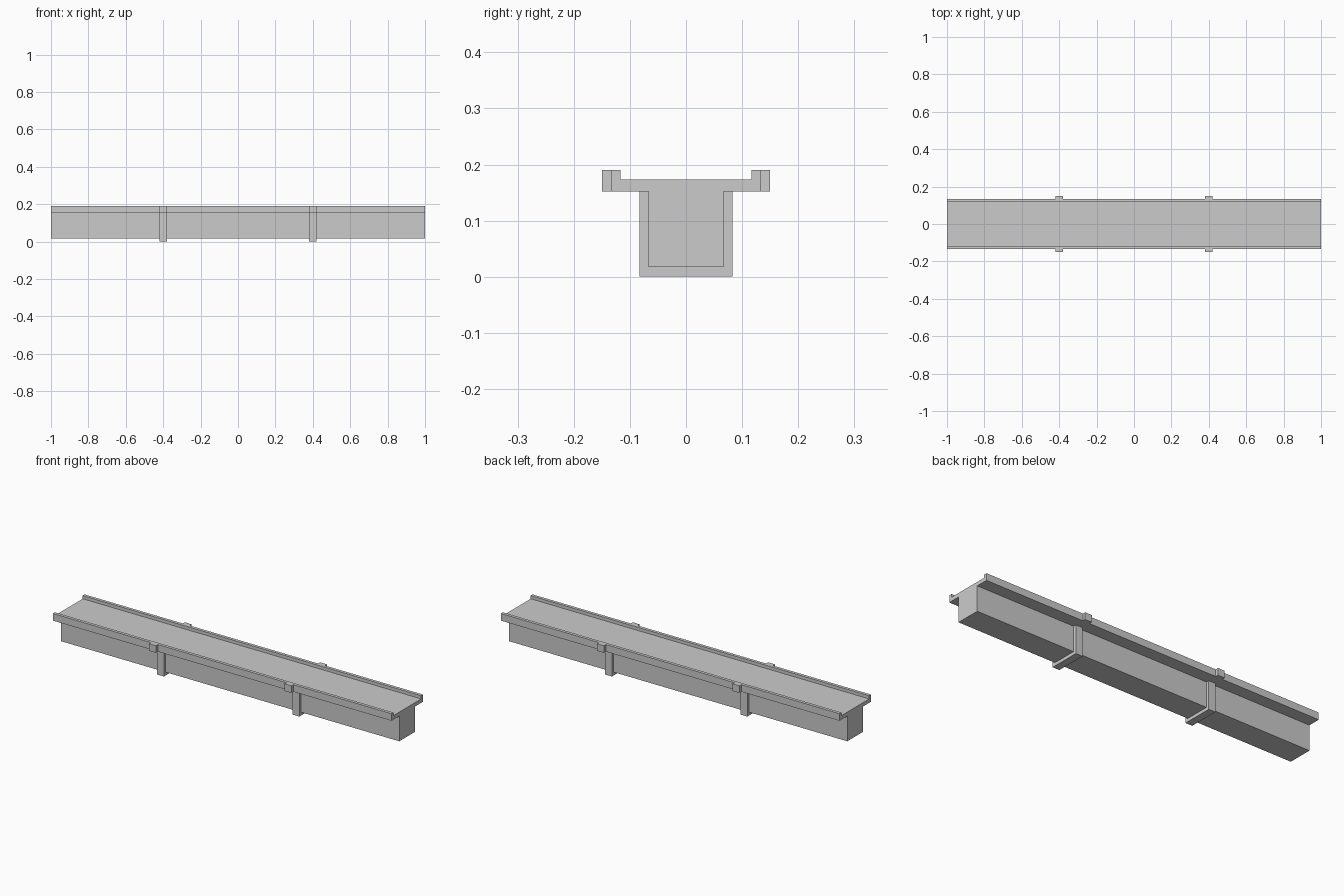
import bpy, bmesh
from mathutils import Vector

if "Cube" in bpy.data.objects:
    bpy.data.objects.remove(bpy.data.objects["Cube"])


def extrude_profile(name, pts, x0, x1):
    """Extrude a closed (y, z) outline along x."""
    bm = bmesh.new()
    face = bm.faces.new([bm.verts.new((x0, y, z)) for y, z in pts])
    ext = bmesh.ops.extrude_face_region(bm, geom=[face])
    verts = [v for v in ext["geom"] if isinstance(v, bmesh.types.BMVert)]
    bmesh.ops.translate(bm, verts=verts, vec=Vector((x1 - x0, 0, 0)))
    bmesh.ops.recalc_face_normals(bm, faces=bm.faces)
    mesh = bpy.data.meshes.new(name)
    bm.to_mesh(mesh)
    bm.free()
    obj = bpy.data.objects.new(name, mesh)
    bpy.context.collection.objects.link(obj)
    return obj


def rect(y0, y1, z0, z1):
    return [(y0, z0), (y1, z0), (y1, z1), (y0, z1)]


def mirrored(half):
    """Complete a half outline (y > 0) across y = 0."""
    return half + [(-y, z) for y, z in reversed(half)]


BEAM, BAND, TRAY, CLIP = 0.067, 0.083, 0.1335, 0.15   # half widths
BOTTOM, DECK, FLOOR, TOP = 0.017, 0.152, 0.173, 0.19  # heights

# Long box beam
extrude_profile("beam", rect(-BEAM, BEAM, BOTTOM, DECK), -1, 1)

# Shallow channel with raised lips on top
extrude_profile("channel", mirrored([(TRAY, DECK), (TRAY, TOP),
                                     (0.117, TOP), (0.117, FLOOR)]), -1, 1)

# U-shaped straps round the beam, with a clip on each lip
for label, x in (("left", -0.4), ("right", 0.4)):
    x0, x1 = x - 0.02, x + 0.02
    extrude_profile("strap_" + label, mirrored([(BAND, 0), (BAND, DECK),
                                                (BEAM, DECK), (BEAM, BOTTOM)]), x0, x1)
    for side, s in (("front", -1), ("back", 1)):
        extrude_profile(f"clip_{label}_{side}",
                        rect(s * TRAY, s * CLIP, DECK, TOP), x0, x1)
